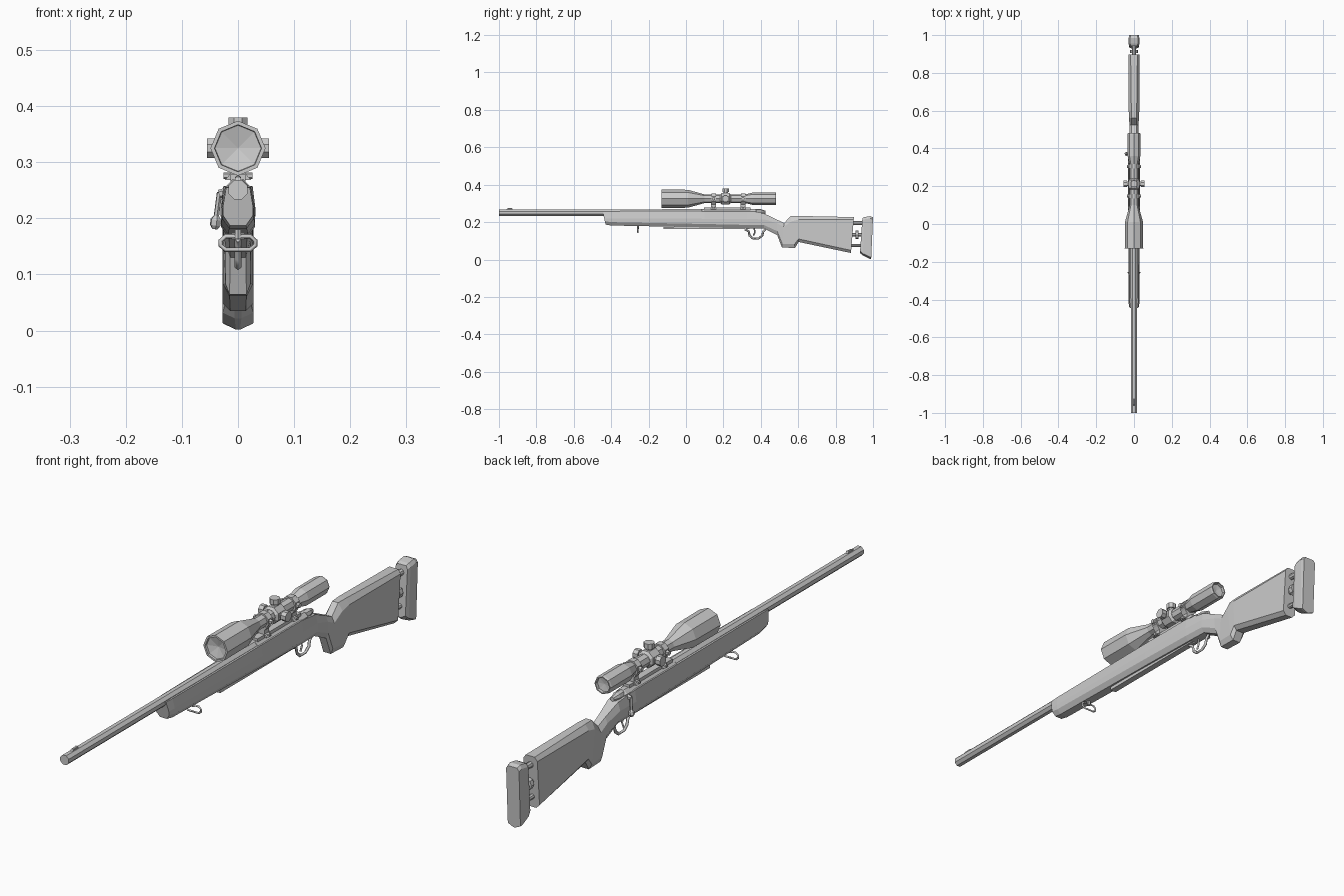
import bpy, bmesh, math
from mathutils import Vector, Matrix


def finish(name, bm):
    bmesh.ops.recalc_face_normals(bm, faces=bm.faces)
    me = bpy.data.meshes.new(name)
    bm.to_mesh(me)
    bm.free()
    ob = bpy.data.objects.new(name, me)
    bpy.context.collection.objects.link(ob)
    return ob


def skin(name, rings):
    bm = bmesh.new()
    loops = [[bm.verts.new(p) for p in r] for r in rings]
    n = len(loops[0])
    for a, b in zip(loops, loops[1:]):
        for i in range(n):
            bm.faces.new((a[i], a[(i + 1) % n], b[(i + 1) % n], b[i]))
    bm.faces.new(loops[0])
    bm.faces.new(loops[-1])
    return finish(name, bm)


def lathe(name, profile, origin=(0, 0, 0), axis=(0, 1, 0), n=8, turn=0.0):
    """Revolve (distance, radius) pairs around an axis."""
    q = Vector((0, 0, 1)).rotation_difference(Vector(axis))
    o = Vector(origin)
    rings = []
    for d, r in profile:
        rings.append([o + q @ Vector((r * math.cos(turn + math.tau * i / n),
                                      r * math.sin(turn + math.tau * i / n), d)) for i in range(n)])
    return skin(name, rings)


def rod(name, a, b, r, n=8):
    d = Vector(b) - Vector(a)
    return lathe(name, [(0, r), (d.length, r)], a, d.normalized(), n)


def loft(name, sections):
    """Section: top y, top z, upper and lower shoulder drop, bottom y, bottom z, half widths."""
    rings = []
    for yt, zt, c1, c2, yb, zb, wt, w, wb in sections:
        half = [(wt, zt), (w, zt - c1), (w * .98, zb + c2), (wb, zb)]
        pts = half + [(-x, z) for x, z in reversed(half)]
        rings.append([(x, yb + (yt - yb) * (z - zb) / (zt - zb), z) for x, z in pts])
    return skin(name, rings)


def box(name, centre, size):
    bm = bmesh.new()
    bmesh.ops.create_cube(bm, size=1, matrix=Matrix.Translation(centre) @ Matrix.Diagonal((*size, 1)))
    return finish(name, bm)


def wire(name, pts, r, closed=True):
    cu = bpy.data.curves.new(name, 'CURVE')
    cu.dimensions = '3D'
    cu.bevel_depth = r
    cu.bevel_resolution = 0
    cu.use_fill_caps = True
    s = cu.splines.new('POLY')
    s.points.add(len(pts) - 1)
    for p, co in zip(s.points, pts):
        p.co = (*co, 1)
    s.use_cyclic_u = closed
    ob = bpy.data.objects.new(name, cu)
    bpy.context.collection.objects.link(ob)
    bpy.ops.object.select_all(action='DESELECT')
    bpy.context.view_layer.objects.active = ob
    ob.select_set(True)
    bpy.ops.object.convert(target='MESH')


FLAT = math.pi / 8

# Stock: forend, wrist, grip and butt
loft("stock", [
    (-.445, .255, .035, .018, -.43, .187, .021, .027, .014),
    (-.41, .256, .036, .018, -.40, .182, .023, .029, .016),
    (.10, .258, .040, .018, .10, .172, .026, .031, .018),
    (.33, .258, .042, .018, .33, .167, .026, .031, .018),
    (.42, .245, .030, .018, .417, .166, .020, .028, .016),
    (.485, .214, .020, .022, .488, .130, .014, .023, .014),
    (.524, .195, .020, .020, .513, .064, .012, .023, .015),
    (.56, .232, .028, .020, .583, .062, .012, .027, .016),
    (.60, .233, .020, .016, .602, .094, .014, .028, .016),
    (.898, .227, .014, .014, .882, .035, .018, .028, .014)])

# Butt pad and its adjustment posts
loft("butt_pad", [
    (.943, .222, .012, .010, .930, .035, .018, .024, .006),
    (.955, .227, .012, .010, .945, .022, .020, .028, .006),
    (.985, .232, .012, .010, .982, .004, .020, .028, .004),
    (1.0, .226, .010, .010, .990, .002, .018, .026, .004)])
for z, r in ((.195, .011), (.132, .009), (.075, .009)):
    rod("pad_post", (0, .87, z), (0, .955, z), r)
rod("adjust_wheel", (0, .905, .132), (0, .922, .132), .022)

# Barrel, receiver, front sight
lathe("barrel", [(-1, .011), (-1, .0185), (-.44, .0185), (.12, .020)], (0, 0, .251), turn=FLAT)
lathe("receiver", [(.08, .020), (.085, .024), (.37, .024), (.38, .018)], (0, 0, .247), turn=FLAT)
loft("front_sight", [
    (-.955, .274, .002, .002, -.965, .262, .003, .005, .005),
    (-.93, .276, .002, .002, -.925, .262, .003, .005, .005)])

# Bolt with handle
lathe("bolt_shroud", [(.36, .016), (.40, .016), (.425, .008)], (0, 0, .253))
rod("bolt_handle_root", (0, .365, .252), (-.034, .365, .243), .008, 6)
rod("bolt_handle", (-.033, .365, .246), (-.039, .37, .20), .005, 6)
lathe("bolt_knob", [(-.012, .005), (-.005, .010), (.005, .010), (.012, .005)],
      (-.040, .371, .193), (-.12, .1, -1), 6)

# Floor plate, trigger and guard
box("floor_plate", (0, .11, .168), (.024, .46, .012))
wire("trigger_guard", [(0, y, z) for y, z in (
    (.315, .163), (.335, .150), (.340, .128), (.358, .113), (.388, .113),
    (.408, .128), (.412, .148), (.425, .162))], .006, False)
wire("trigger", [(0, .365, .168), (0, .368, .145), (0, .360, .127)], .004, False)

# Sling loop under the forend
wire("sling_loop", [(x, -.257, z) for x, z in (
    (-.022, .144), (.022, .144), (.031, .152), (.031, .160),
    (.022, .168), (-.022, .168), (-.031, .160), (-.031, .152))], .004)
rod("sling_stud", (0, -.257, .19), (0, -.257, .163), .006, 6)

# Scope body with recessed lenses
SZ = .325
lathe("scope_body", [
    (-.112, .001), (-.122, .041), (-.13, .042), (-.13, .049), (.01, .048), (.10, .023),
    (.315, .023), (.36, .034), (.475, .034), (.482, .032), (.482, .028), (.472, .027), (.468, .001)],
    (0, 0, SZ))

# Turret block and three turrets
lathe("turret_block", [(.182, .023), (.19, .032), (.232, .032), (.24, .023)], (0, 0, SZ), turn=FLAT)
for ax in ((0, 0, 1), (1, 0, 0), (-1, 0, 0)):
    lathe("turret", [(.02, .013), (.036, .013), (.036, .0185), (.055, .0185)], (0, .212, SZ), ax, turn=FLAT)

# Scope rail and mounting rings
box("scope_rail", (0, .22, .272), (.026, .25, .012))
for y in (.148, .305):
    lathe("scope_ring", [(-.012, .029), (.012, .029)], (0, y, SZ), turn=FLAT)
    loft("ring_foot", [
        (y - .013, .306, .012, .012, y - .013, .268, .022, .013, .024),
        (y + .013, .306, .012, .012, y + .013, .268, .022, .013, .024)])
    for s in (-1, 1):
        rod("ring_screw", (s * .022, y, SZ), (s * .037, y, SZ), .009, 6)
    rod("clamp_screw", (-.026, y, .276), (.026, y, .276), .006, 6)
